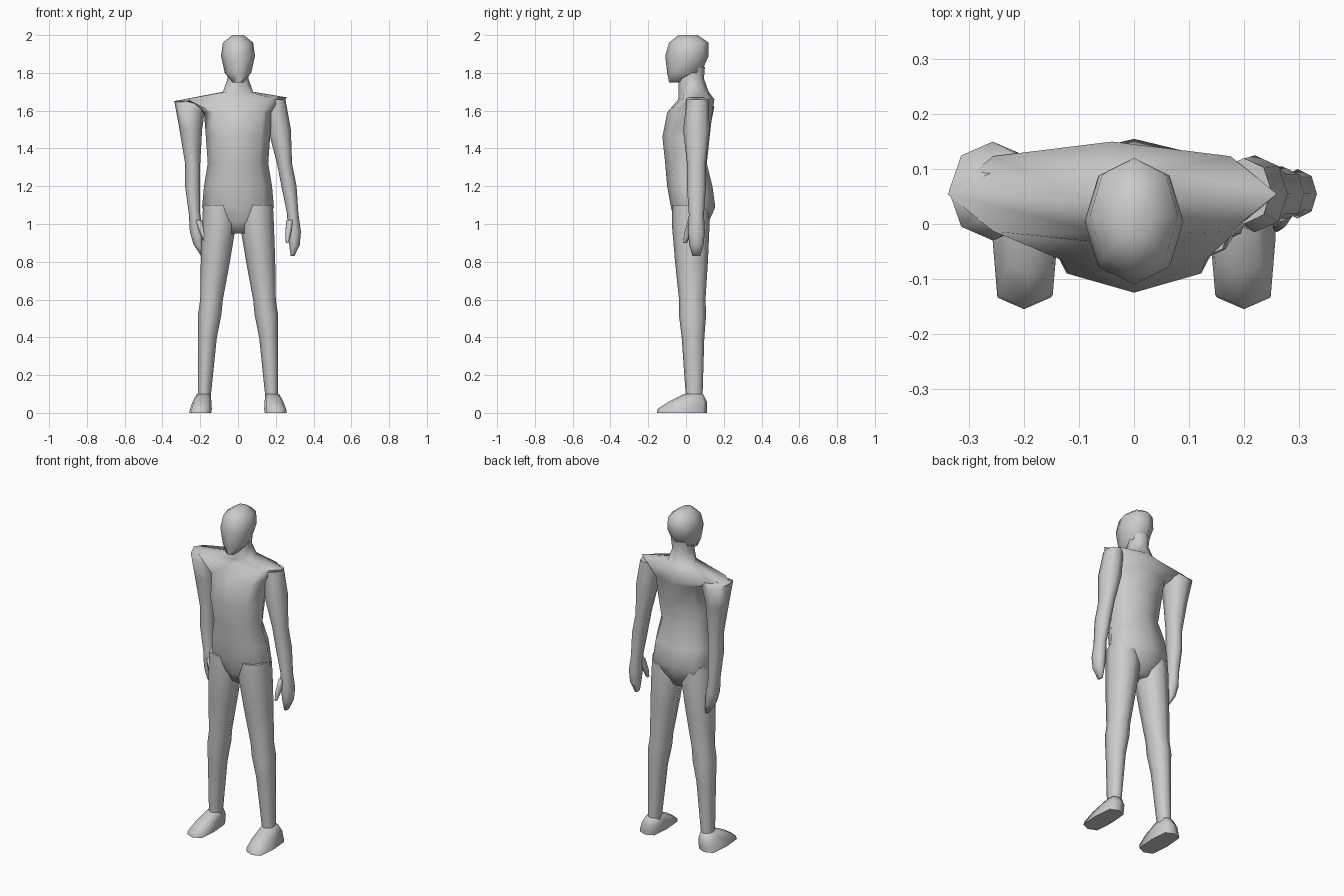
import bpy, bmesh, math

cube = bpy.data.objects.get("Cube")
if cube:
    bpy.data.objects.remove(cube, do_unlink=True)

grey = bpy.data.materials.new("plain grey")
grey.use_nodes = True
colour = (0.6, 0.6, 0.6, 1)
grey.diffuse_color = colour
grey.node_tree.nodes["Principled BSDF"].inputs["Base Color"].default_value = colour


def octagon(bulge):
    """Unit cross-section; a larger bulge makes it squarer."""
    b = bulge
    return [(1, 0), (b, b), (0, 1), (-b, b), (-1, 0), (-b, -b), (0, -1), (b, -b)]


def ring(half_width, front, back, height, centre=0, lean=0, bulge=0.72):
    """Level cross-section; lean lifts its outer side."""
    middle = (front + back) / 2
    half_depth = (back - front) / 2
    return [(centre + u * half_width, middle + v * half_depth, height + u * lean)
            for u, v in octagon(bulge)]


def limb_ring(centre, radius, height, middle, lean=0):
    """Cross-section of a limb, slightly deeper than it is wide."""
    depth = radius + 0.01
    return ring(radius, middle - depth, middle + depth, height, centre, lean)


def loft(name, rings, side=1):
    """Skin the rings from bottom to top and close both ends."""
    bm = bmesh.new()
    loops = [[bm.verts.new((side * x, y, z)) for x, y, z in points] for points in rings]
    for low, high in zip(loops, loops[1:]):
        for i in range(len(low)):
            bm.faces.new((low[i - 1], low[i], high[i], high[i - 1]))
    bm.faces.new(loops[0])
    bm.faces.new(loops[-1])
    bmesh.ops.recalc_face_normals(bm, faces=bm.faces)
    mesh = bpy.data.meshes.new(name)
    bm.to_mesh(mesh)
    bm.free()
    mesh.materials.append(grey)
    part = bpy.data.objects.new(name, mesh)
    bpy.context.collection.objects.link(part)
    bpy.ops.object.select_all(action='DESELECT')
    part.select_set(True)
    bpy.context.view_layer.objects.active = part
    bpy.ops.object.shade_smooth_by_angle(angle=math.radians(75))


# Torso with uneven flared shoulders, and the neck
loft("torso", [
    ring(.06, -.03, .09, .95),
    ring(.16, -.06, .12, 1.01),
    ring(.19, -.08, .155, 1.09),
    ring(.18, -.1, .14, 1.2),
    ring(.16, -.11, .11, 1.32, bulge=.68),
    ring(.17, -.125, .125, 1.46),
    ring(.18, -.1, .14, 1.59),
    ring(.3, -.04, .15, 1.66, centre=-.04, lean=.01),
    ring(.08, -.04, .12, 1.7),
    ring(.055, -.04, .095, 1.77),
    ring(.06, -.03, .1, 1.83),
])

# Head, from chin to crown
loft("head", [
    ring(.03, -.09, -.04, 1.75),
    ring(.07, -.1, .08, 1.8),
    ring(.09, -.11, .12, 1.89),
    ring(.08, -.09, .12, 1.96),
    ring(.03, -.04, .06, 2),
])

# Each side has its own arm swing and shoulder width
for label, side, swing, shoulder in (("left", 1, .2, .05), ("right", -1, 0, .08)):

    # Leg, ankle to hip: centre, radius, height
    leg = [(.18, .033, .06), (.162, .05, .4), (.15, .062, .52), (.14, .06, .6),
           (.12, .077, .8), (.1, .09, 1), (.1, .085, 1.1)]
    loft(label + "_leg", [limb_ring(x, r, z, .045 - z / 50) for x, r, z in leg], side)

    # Foot with a blunt pointed toe
    foot = [(.058, -.155, .11, 0), (.058, -.15, .11, .02),
            (.05, -.09, .11, .06), (.035, -.01, .09, .1)]
    loft(label + "_foot", [ring(*size, centre=.2 - size[-1] / 6, bulge=.84)
                           for size in foot], side)

    # Arm and hand, fingertips to shoulder
    def swung(x, z):
        return x + swing * (1.35 - z)

    arm = [(.185, .01, .83), (.207, .028, .89), (.22, .035, .96), (.23, .03, 1.05),
           (.24, .04, 1.2), (.24, .04, 1.32), (.25, .06, 1.5)]
    rings = [limb_ring(swung(x, z), r, z, .055) for x, r, z in arm]
    rings.append(limb_ring(swung(.257, 1.62), shoulder, 1.62, .06, lean=.03))
    rings.append(limb_ring(.2, .05, 1.66, .06))
    loft(label + "_arm", rings, side)

    # Thumb
    loft(label + "_thumb", [
        ring(.007, -.015, .005, .9, swung(.17, .9)),
        ring(.015, -.01, .03, .95, swung(.185, .95)),
        ring(.02, .01, .06, 1.02, swung(.21, 1.02)),
    ], side)
